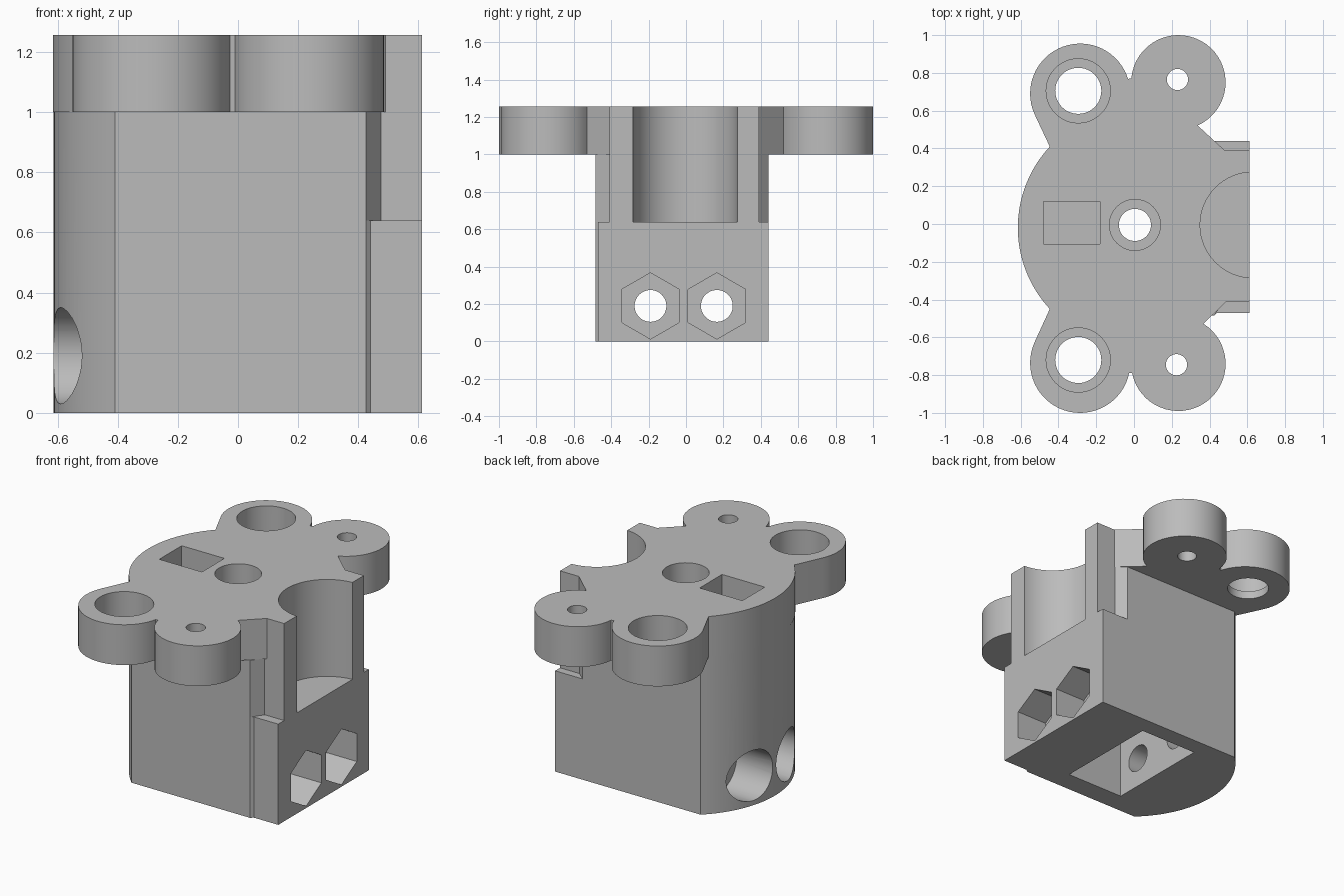
import bpy, bmesh
from math import cos, sin, radians, pi
from mathutils import Matrix, Vector

cube = bpy.data.objects.get("Cube")
if cube:
    bpy.data.objects.remove(cube, do_unlink=True)

grey = bpy.data.materials.new("plain grey")
grey.use_nodes = True
COLOUR = (0.5, 0.5, 0.5, 1)
grey.diffuse_color = COLOUR
grey.node_tree.nodes["Principled BSDF"].inputs["Base Color"].default_value = COLOUR

UPRIGHT = Matrix.Identity(4)
# maps outline (u, v) and height w to (w, u, v), so prisms run along x
SIDEWAYS = Matrix(((0, 0, 1, 0), (1, 0, 0, 0), (0, 1, 0, 0), (0, 0, 0, 1)))


def arc(cx, cy, r, start, end, n=32):
    angles = [radians(start + (end - start) * i / n) for i in range(n + 1)]
    return [(cx + r * cos(a), cy + r * sin(a)) for a in angles]


def circle(cx, cy, r, n=48, turn=0):
    return arc(cx, cy, r, turn, turn + 360, n)[:-1]


def box(x0, x1, y0, y1):
    return [(x0, y0), (x1, y0), (x1, y1), (x0, y1)]


def prism(name, outline, low, high, frame=UPRIGHT):
    """Extrude a closed outline from low to high."""
    bm = bmesh.new()
    base = bm.faces.new([bm.verts.new((u, v, low)) for u, v in outline])
    top = bmesh.ops.extrude_face_region(bm, geom=[base])["geom"]
    moved = [v for v in top if isinstance(v, bmesh.types.BMVert)]
    bmesh.ops.translate(bm, vec=Vector((0, 0, high - low)), verts=moved)
    bm.transform(frame)
    bmesh.ops.recalc_face_normals(bm, faces=bm.faces)
    mesh = bpy.data.meshes.new(name)
    bm.to_mesh(mesh)
    bm.free()
    mesh.materials.append(grey)
    obj = bpy.data.objects.new(name, mesh)
    bpy.context.collection.objects.link(obj)
    return obj


def combine(target, other, operation="DIFFERENCE"):
    """Apply a boolean, then discard the helper."""
    other.hide_render = True
    mod = target.modifiers.new("shape", "BOOLEAN")
    mod.operation, mod.solver, mod.object = operation, "EXACT", other
    bpy.context.view_layer.objects.active = target
    bpy.ops.object.modifier_apply(modifier=mod.name)
    bpy.data.objects.remove(other, do_unlink=True)


# Main body with a rounded left-hand end
body = prism("carriage_body",
             [(0.425, -0.485), (0.44, -0.47), (0.612, -0.47), (0.612, 0.44)]
             + arc(0.015, -0.02, 0.628, 132.8, 227.6), 0, 1.0)

# Corner notches that leave the narrow upper posts
for notch in ([(0.375, -0.56), (0.475, -0.41), (0.7, -0.41), (0.7, -0.56)],
              [(0.365, 0.49), (0.475, 0.39), (0.7, 0.39), (0.7, 0.49)]):
    combine(body, prism("corner_notch", notch, 0.64, 1.1))

# Top plate with four rounded lobes
plate = prism("top_plate",
              [(0.612, -0.41), (0.612, 0.39), (0.48, 0.39)]
              + arc(0.235, 0.75, 0.25, -66, 175)
              + arc(-0.285, 0.69, 0.265, 17, 204)
              + arc(0.015, -0.02, 0.63, 137, 223)
              + arc(-0.285, -0.735, 0.265, 156, 348)
              + arc(0.235, -0.74, 0.25, 191, 418)
              + [(0.49, -0.41)], 1.0, 1.256)
combine(body, plate, "UNION")

# Curved recess in the right-hand end
combine(body, prism("motor_recess", circle(0.63, -0.005, 0.28, 64), 0.64, 1.4))

# Underside cavity and rectangular pocket in the top
combine(body, prism("underside_cavity", box(-0.19, 0.21, -0.35, 0.33), -0.1, 0.6))
combine(body, prism("top_pocket", box(-0.48, -0.18, -0.105, 0.12), 0.85, 1.4))

# Centre bore and lobe holes, with counterbores
for x, y, r, wide, floor in ((0.005, -0.005, 0.085, 0.135, 0.95),
                             (-0.295, 0.705, 0.122, 0.17, 1.05),
                             (-0.295, -0.72, 0.122, 0.17, 1.05)):
    combine(body, prism("bore", circle(x, y, r), 0.5, 1.4))
    combine(body, prism("counterbore", circle(x, y, wide), floor, 1.4))
for x, y in ((0.23, 0.765), (0.225, -0.745)):
    combine(body, prism("small_hole", circle(x, y, 0.056), 0.9, 1.4))

# Two cross bores with hexagonal pockets and round counterbores
for y in (-0.19, 0.165):
    combine(body, prism("cross_bore", circle(y, 0.19, 0.085), -0.8, 0.8, SIDEWAYS))
    combine(body, prism("hex_pocket", circle(y, 0.19, 0.177, 6, 30), 0.4, 0.8, SIDEWAYS))
    combine(body, prism("round_pocket", circle(y, 0.19, 0.16), -0.8, -0.36, SIDEWAYS))

# Smooth curved walls, crisp edges
bpy.ops.object.select_all(action="DESELECT")
body.select_set(True)
bpy.context.view_layer.objects.active = body
bpy.ops.object.shade_smooth_by_angle(angle=radians(30))
